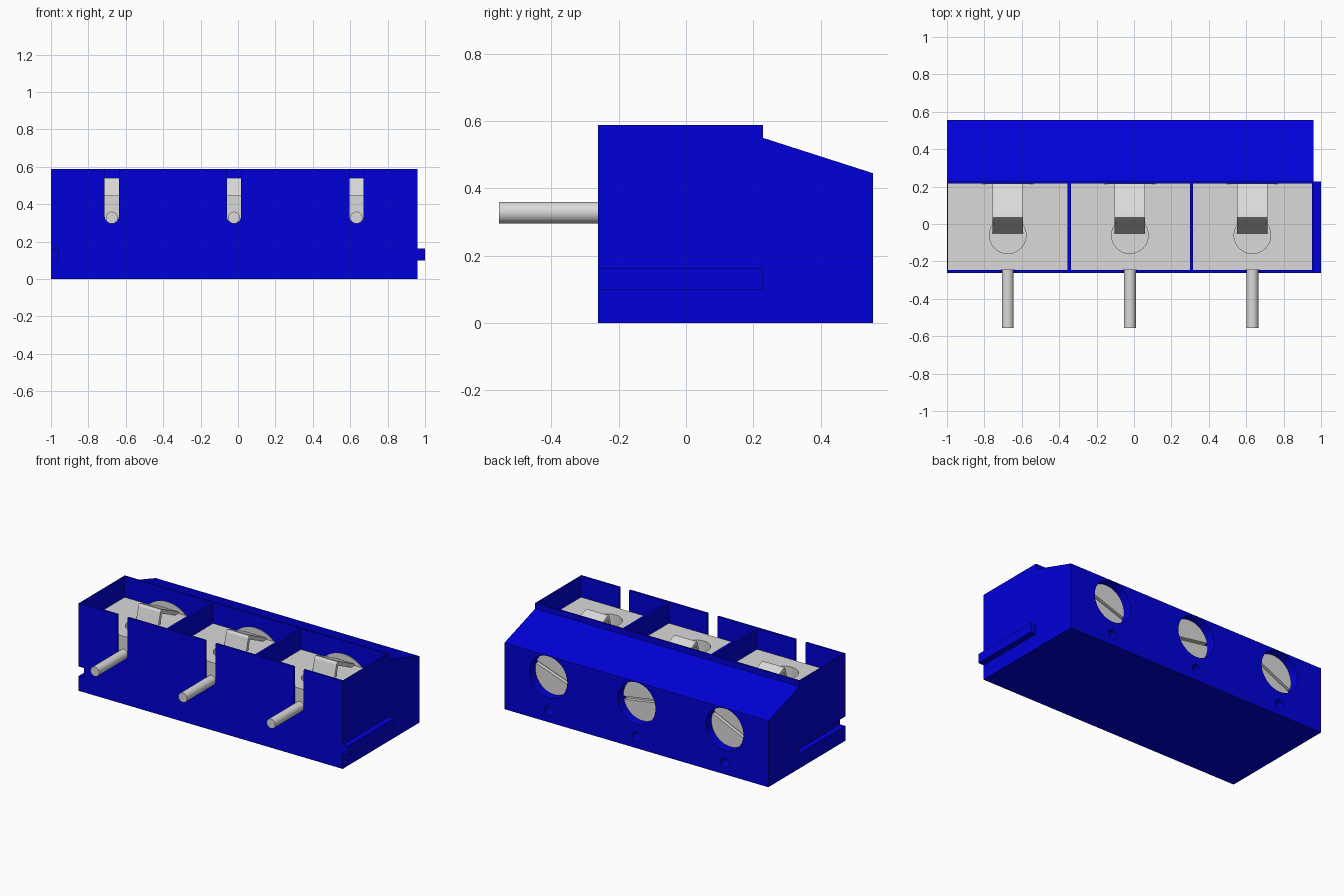
import bpy, bmesh, math
from mathutils import Matrix

cube = bpy.data.objects.get("Cube")
if cube:
    bpy.data.objects.remove(cube, do_unlink=True)


def material(name, rgb):
    m = bpy.data.materials.new(name)
    m.use_nodes = True
    m.diffuse_color = (*rgb, 1)
    bsdf = m.node_tree.nodes["Principled BSDF"]
    bsdf.inputs["Base Color"].default_value = (*rgb, 1)
    bsdf.inputs["Roughness"].default_value = 0.6
    return m


BLUE = material("blue plastic", (0.0, 0.0, 0.69))
METAL = material("grey metal", (0.70, 0.70, 0.70))


def make(name, bm, mat):
    bmesh.ops.recalc_face_normals(bm, faces=bm.faces)
    me = bpy.data.meshes.new(name)
    bm.to_mesh(me)
    bm.free()
    me.materials.append(mat)
    ob = bpy.data.objects.new(name, me)
    bpy.context.collection.objects.link(ob)
    return ob


def box(name, x0, x1, y0, y1, z0, z1, mat):
    bm = bmesh.new()
    bmesh.ops.create_cube(bm, size=1)
    for v in bm.verts:
        v.co = ((x0 + x1) / 2 + v.co.x * (x1 - x0),
                (y0 + y1) / 2 + v.co.y * (y1 - y0),
                (z0 + z1) / 2 + v.co.z * (z1 - z0))
    return make(name, bm, mat)


def extrude(name, pts, start, offset, mat):
    """Extrude a closed profile of 3D points built by start(p)."""
    bm = bmesh.new()
    f = bm.faces.new([bm.verts.new(start(p)) for p in pts])
    ext = bmesh.ops.extrude_face_region(bm, geom=[f])
    bmesh.ops.translate(bm, vec=offset,
                        verts=[g for g in ext["geom"] if isinstance(g, bmesh.types.BMVert)])
    return make(name, bm, mat)


def cylinder(name, r, x, y0, y1, z, mat, n=32):
    """Cylinder along y."""
    bm = bmesh.new()
    bmesh.ops.create_cone(bm, cap_ends=True, segments=n, radius1=r, radius2=r, depth=y1 - y0,
                          matrix=Matrix.Translation((x, (y0 + y1) / 2, z))
                          @ Matrix.Rotation(math.pi / 2, 4, 'X'))
    return make(name, bm, mat)


def activate(ob):
    bpy.ops.object.select_all(action='DESELECT')
    ob.select_set(True)
    bpy.context.view_layer.objects.active = ob


def cut(ob, tool):
    """Subtract the tool from the object and discard the tool."""
    activate(ob)
    mod = ob.modifiers.new("cut", 'BOOLEAN')
    mod.operation = 'DIFFERENCE'
    mod.solver = 'EXACT'
    mod.object = tool
    bpy.ops.object.modifier_apply(modifier=mod.name)
    bpy.data.objects.remove(tool, do_unlink=True)


def smooth(ob):
    activate(ob)
    bpy.ops.object.shade_smooth_by_angle(angle=math.radians(30))


# Housing with sloped rear shoulder
side = [(-.261, 0), (.555, 0), (.555, .445), (.228, .55), (.228, .588), (-.261, .588)]
housing = extrude("housing", side, lambda p: (-1, p[0], p[1]), (1.96, 0, 0), BLUE)

# Interlocking ridge on one end, groove on the other
box("end_ridge", .95, 1.0, -.261, .228, .10, .163, BLUE)
cut(housing, box("groove_cutter", -1.1, -.96, -.3, .228, .10, .163, BLUE))

poles = [(-.675, -.994, -.355, 25), (-.022, -.337, .3, -9), (.633, .316, .953, 19)]
for i, (x, x0, x1, tilt) in enumerate(poles, 1):
    # Pocket, wire slot, screw recess and small test hole
    cut(housing, box("pocket_cutter", x0, x1, -.247, .217, .2, .7, BLUE))
    arc = [(x + .038 * math.cos(a), .335 + .038 * math.sin(a))
           for a in (math.pi * (1 + k / 12) for k in range(13))]
    outline = arc + [(x + .038, .7), (x - .038, .7)]
    cut(housing, extrude("slot_cutter", outline, lambda p: (p[0], -.3, p[1]), (0, .08, 0), BLUE))
    cut(housing, cylinder("recess_cutter", .14, x, .40, .7, .302, BLUE, 48))
    cut(housing, cylinder("test_hole_cutter", .032, x, .44, .7, .076, BLUE, 24))

    # Metal clamp block with a round well
    block = box(f"clamp_block_{i}", x0, x1, -.247, .217, .2, .447, METAL)
    bm = bmesh.new()
    bmesh.ops.create_cone(bm, cap_ends=True, segments=40, radius1=.098, radius2=.098, depth=.4,
                          matrix=Matrix.Translation((x, -.06, .45)))
    cut(block, make("well_cutter", bm, METAL))
    smooth(block)

    # Bent contact leaf dipping into the well
    leaf = [(.216, .457), (.05, .537), (.035, .541), (.024, .526), (-.05, .255),
            (-.03, .255), (.04, .512), (.216, .43)]
    extrude(f"contact_leaf_{i}", leaf, lambda p: (x - .082, p[0], p[1]), (.164, 0, 0), METAL)

    # Wire pin out of the front
    smooth(cylinder(f"wire_pin_{i}", .032, x, -.555, -.17, .328, METAL))

    # Screw body, its rounded top showing in the pocket's rear wall
    smooth(cylinder(f"screw_body_{i}", .2, x, .214, .35, .302, METAL, 48))

    # Slotted screw head in the rear recess
    screw = cylinder(f"screw_head_{i}", .1395, x, .405, .495, .302, METAL, 48)
    bm = bmesh.new()
    bmesh.ops.create_cube(bm, size=1, matrix=Matrix.Translation((x, .495, .302))
                          @ Matrix.Rotation(math.radians(-tilt), 4, 'Y')
                          @ Matrix.Diagonal((.4, .05, .02, 1)))
    cut(screw, make("screw_slot_cutter", bm, METAL))
    smooth(screw)

smooth(housing)
